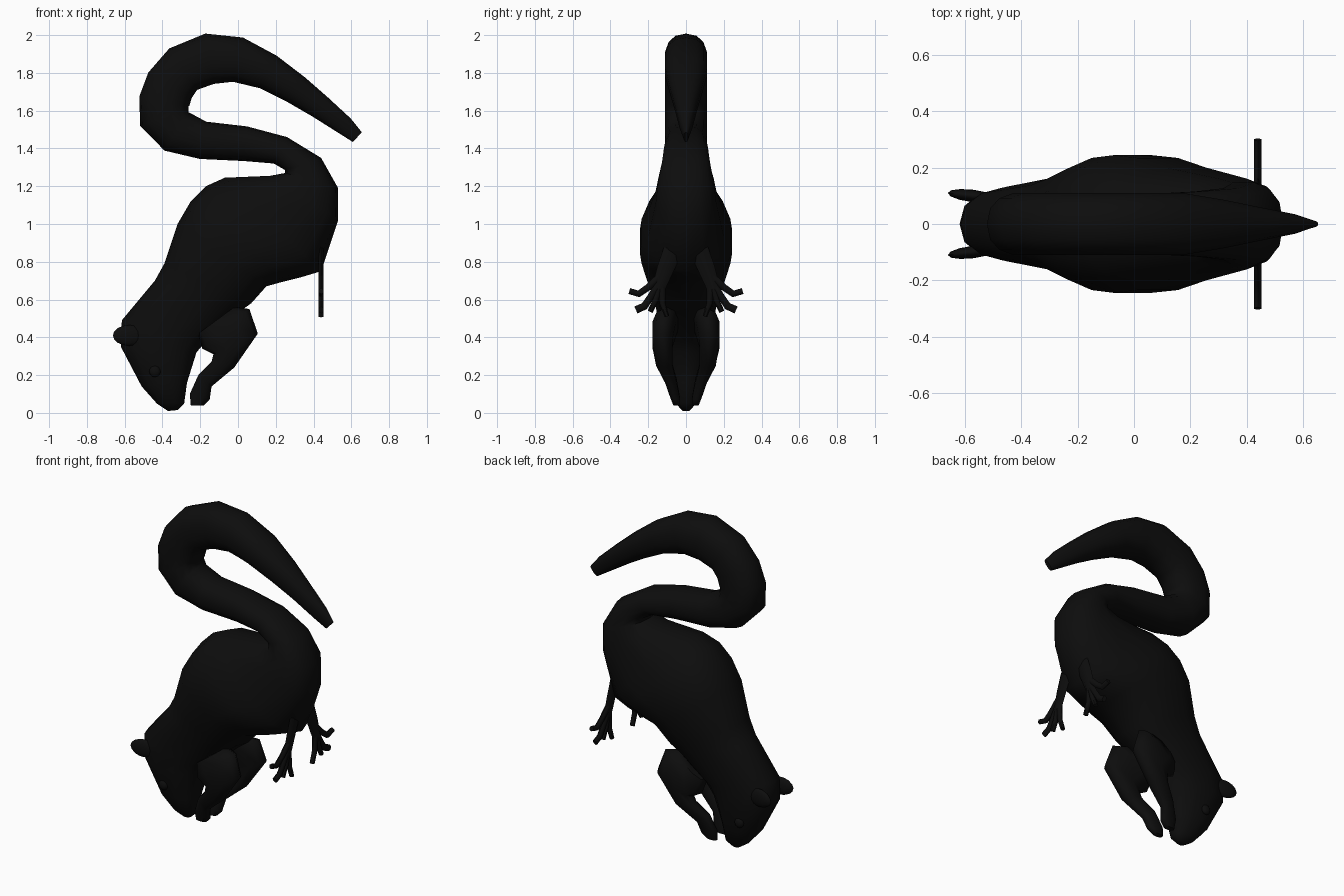
import bpy, bmesh, math
from mathutils import Vector

if "Cube" in bpy.data.objects:
    bpy.data.objects.remove(bpy.data.objects["Cube"])

fur = bpy.data.materials.new("black_fur")
fur.diffuse_color = (0.004, 0.004, 0.004, 1)
fur.use_nodes = True
fur.node_tree.nodes["Principled BSDF"].inputs["Base Color"].default_value = fur.diffuse_color


def finish(bm, name, angle=60):
    bmesh.ops.recalc_face_normals(bm, faces=bm.faces)
    me = bpy.data.meshes.new(name)
    bm.to_mesh(me)
    bm.free()
    me.materials.append(fur)
    ob = bpy.data.objects.new(name, me)
    bpy.context.collection.objects.link(ob)
    bpy.ops.object.select_all(action='DESELECT')
    ob.select_set(True)
    bpy.context.view_layer.objects.active = ob
    bpy.ops.object.shade_smooth_by_angle(angle=math.radians(angle))
    return ob


def power(v, e):
    return math.copysign(abs(v) ** e, v)


def sweep(name, sections, sides, e=0.85):
    """Join rounded cross-sections, each given as centre and two half axes."""
    bm = bmesh.new()
    rings = []
    angles = [2 * math.pi * i / sides for i in range(sides)]
    for mid, a, b in sections:
        rings.append([bm.verts.new(mid + a * power(math.cos(t), e) + b * power(math.sin(t), e))
                      for t in angles])
    for r, s in zip(rings, rings[1:]):
        for i in range(sides):
            j = (i + 1) % sides
            bm.faces.new((r[i], r[j], s[j], s[i]))
    bm.faces.new(rings[0])
    bm.faces.new(rings[-1])
    return finish(bm, name)


def span(x1, z1, x2, z2, y, w):
    """Section reaching from one profile edge to the other."""
    return (Vector(((x1 + x2) / 2, y, (z1 + z2) / 2)),
            Vector(((x2 - x1) / 2, 0, (z2 - z1) / 2)), Vector((0, w, 0)))


def direction(pts, k):
    return (pts[min(k + 1, len(pts) - 1)] - pts[max(k - 1, 0)]).normalized()


def tube(name, points, side):
    """Thin limb in an upright plane; points are (y, z, half width)."""
    pts = [Vector((0.44, y * side, z)) for y, z, _ in points]
    sections = []
    for k, p in enumerate(pts):
        d = direction(pts, k)
        sections.append((p, Vector((0, -d.z, d.y)) * points[k][2], Vector((0.015, 0, 0))))
    sweep(name, sections, 6, 1)


def ellipsoid(name, centre, radii, tilt=0):
    bm = bmesh.new()
    bmesh.ops.create_uvsphere(bm, u_segments=12, v_segments=8, radius=1)
    bmesh.ops.scale(bm, vec=radii, verts=bm.verts)
    ob = finish(bm, name)
    ob.location = centre
    ob.rotation_euler.z = tilt


# Head and torso: back edge (x, z), belly edge (x, z), half width
torso = [
    (-.37, .01, -.32, .015, .02), (-.43, .05, -.285, .05, .055),
    (-.51, .14, -.27, .16, .095), (-.62, .35, -.22, .32, .13),
    (-.615, .49, -.17, .38, .135), (-.44, .70, 0, .53, .17),
    (-.39, .79, .07, .58, .195), (-.32, 1.0, .15, .67, .24),
    (-.25, 1.12, .24, .695, .25), (-.17, 1.20, .34, .72, .24),
    (-.07, 1.245, .44, .75, .205), (.17, 1.255, .53, 1.02, .165),
    (.25, 1.27, .53, 1.19, .15), (.25, 1.285, .44, 1.35, .13),
    (.19, 1.32, .26, 1.46, .118),
]
# Tail centre line (x, z) and half thickness
tail = [
    (.04, 1.425, .092), (-.185, 1.443, .10), (-.325, 1.49, .12), (-.39, 1.572, .138),
    (-.39, 1.65, .135), (-.36, 1.735, .133), (-.29, 1.82, .132), (-.15, 1.875, .135),
    (0, 1.87, .12), (.16, 1.805, .097), (.31, 1.71, .08), (.435, 1.62, .065),
    (.565, 1.52, .05), (.632, 1.46, .035),
]
sections = [span(a, b, c, d, 0, w) for a, b, c, d, w in torso]
line = [Vector((x, 0, z)) for x, z, _ in tail]
for k, p in enumerate(line):
    r = tail[k][2]
    d = direction(line, k)
    width = max(.012, min(.113, (r - .03) * 1.75))  # narrows with the tip
    sections.append((p, Vector((d.z, 0, -d.x)) * r, Vector((0, width, 0))))
sweep("body_and_tail", sections, 14)

# Forelimb: inner edge, outer edge, centre y, half width
arm = [
    (-.21, .42, -.02, .56, .09, .06), (-.19, .34, .06, .55, .115, .065),
    (-.13, .31, .105, .42, .125, .055), (-.14, .27, -.02, .24, .115, .045),
    (-.21, .20, -.14, .14, .08, .032), (-.255, .10, -.15, .07, .058, .026),
    (-.25, .04, -.18, .04, .05, .018),
]
# Hind shank and spread toes
hind = {
    "hind_leg": [(.07, .86, .05), (.11, .76, .045), (.145, .66, .035)],
    "outer_toe": [(.14, .72, .02), (.20, .665, .018), (.25, .63, .018), (.30, .645, .016)],
    "second_toe": [(.14, .69, .02), (.19, .61, .018), (.22, .565, .02), (.265, .545, .02)],
    "third_toe": [(.14, .68, .02), (.16, .60, .016), (.19, .535, .014)],
    "inner_toe": [(.13, .68, .02), (.125, .58, .016), (.10, .51, .012)],
}
for side, label in ((1, "left"), (-1, "right")):
    sweep(label + "_arm", [span(a, b, c, d, y * side, w) for a, b, c, d, y, w in arm], 10)
    for part, pts in hind.items():
        tube(label + "_" + part, pts, side)
    ellipsoid(label + "_ear", (-.575, .1 * side, .41), (.088, .022, .055), -.12 * side)
    ellipsoid(label + "_eye", (-.44, .105 * side, .22), (.03, .018, .03))
